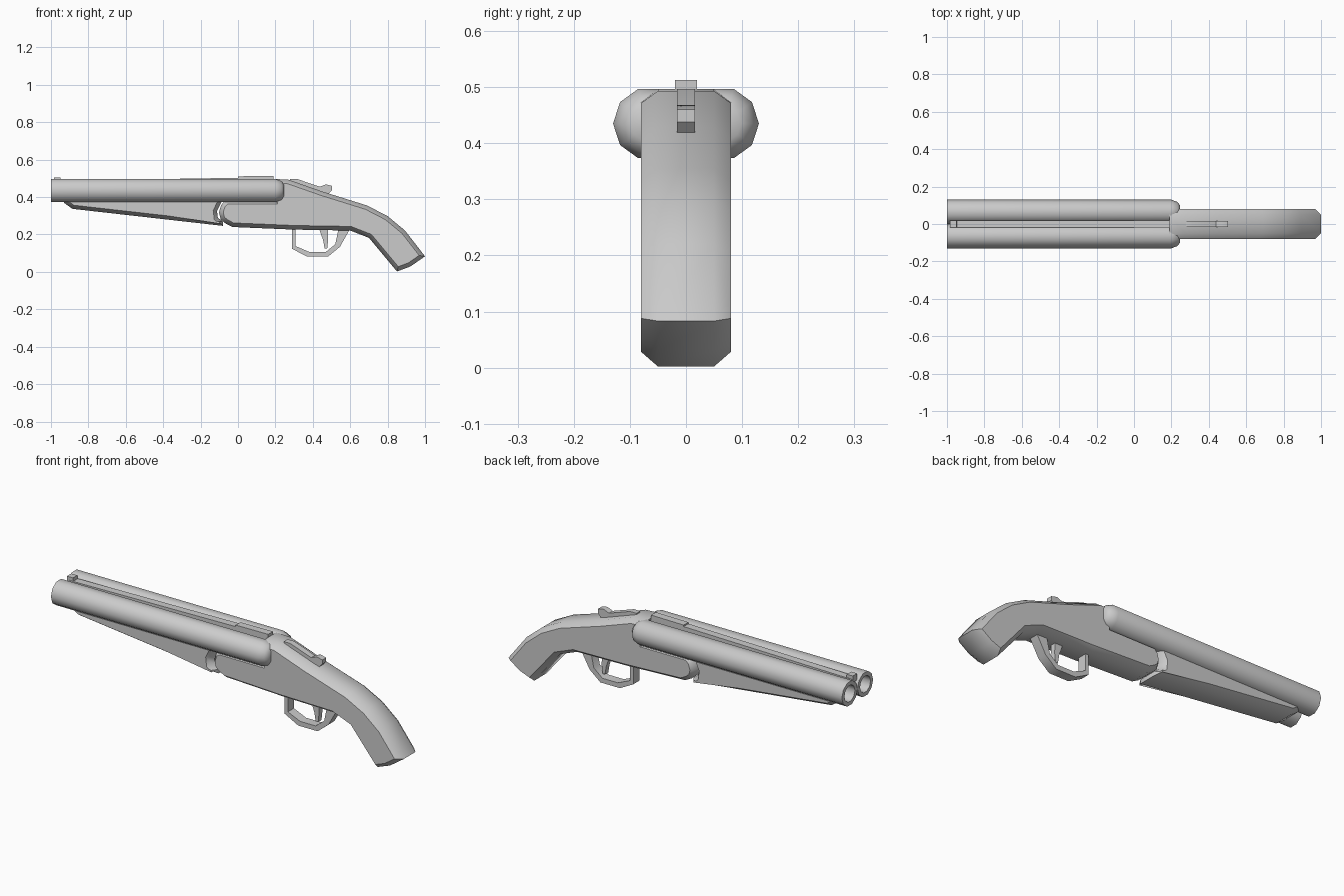
import bpy, bmesh, math

if "Cube" in bpy.data.objects:
    bpy.data.objects.remove(bpy.data.objects["Cube"])


def finish(name, bm):
    bmesh.ops.recalc_face_normals(bm, faces=bm.faces[:])
    me = bpy.data.meshes.new(name)
    bm.to_mesh(me)
    bm.free()
    ob = bpy.data.objects.new(name, me)
    bpy.context.collection.objects.link(ob)
    bpy.ops.object.select_all(action='DESELECT')
    ob.select_set(True)
    bpy.context.view_layer.objects.active = ob
    bpy.ops.object.shade_smooth_by_angle(angle=math.radians(40))
    return ob


def slab(name, profile, half, inset=0.0, bulge=0.0):
    """Extrude an x-z profile across y; optionally chamfer both sides."""
    bm = bmesh.new()
    rows = [[bm.verts.new((x, s * half, z)) for x, z in profile] for s in (-1, 1)]
    caps = [bm.faces.new(r) for r in rows]
    n = len(profile)
    for i in range(n):
        j = (i + 1) % n
        bm.faces.new((rows[0][i], rows[0][j], rows[1][j], rows[1][i]))
    bmesh.ops.recalc_face_normals(bm, faces=bm.faces[:])
    if inset:
        for cap in caps:
            bmesh.ops.inset_region(bm, faces=[cap], thickness=inset, depth=bulge,
                                   use_even_offset=True)
    return finish(name, bm)


def lathe_x(name, profile, y, z, sides):
    """Spin an (x, radius) profile around an axis along x."""
    bm = bmesh.new()
    rings = []
    for x, r in profile:
        rings.append([bm.verts.new((x, y + r * math.cos(math.tau * k / sides),
                                    z + r * math.sin(math.tau * k / sides)))
                      for k in range(sides)])
    for a, b in zip(rings, rings[1:]):
        for k in range(sides):
            m = (k + 1) % sides
            bm.faces.new((a[k], a[m], b[m], b[k]))
    bm.faces.new(rings[0])
    bm.faces.new(rings[-1])
    return finish(name, bm)


# twin hollow barrels with rounded breech ends
barrel = [(-0.6, 0.044), (-1, 0.044), (-1, 0.065), (0.2, 0.065),
          (0.232, 0.053), (0.247, 0.033)]
for side, y in (("front", -0.065), ("back", 0.065)):
    lathe_x("barrel_" + side, barrel, y, 0.435, 10)

# receiver running into the curved grip
slab("receiver_and_grip", [
    (-0.065, 0.385), (-0.09, 0.358), (-0.102, 0.318), (-0.092, 0.28), (-0.068, 0.26),
    (-0.03, 0.24), (0.3, 0.226), (0.6, 0.221), (0.7, 0.182), (0.85, 0.002),
    (0.922, 0.029), (1.0, 0.083), (0.893, 0.221), (0.80, 0.298), (0.69, 0.355),
    (0.45, 0.43), (0.27, 0.493), (0.19, 0.497), (0.19, 0.385)],
    0.05, 0.022, 0.03)

# forend under the barrels, hollowed at the rear around the receiver
slab("forend", [
    (-0.945, 0.40), (-0.93, 0.369), (-0.885, 0.337), (-0.08, 0.246),
    (-0.08, 0.268), (-0.108, 0.29), (-0.112, 0.325), (-0.09, 0.37), (-0.07, 0.41)],
    0.05, 0.02, 0.03)

# sighting rib and front sight
slab("rib", [(-0.98, 0.45), (-0.98, 0.487), (0, 0.503), (0, 0.511),
             (0.19, 0.513), (0.19, 0.45)], 0.02)
slab("front_sight", [(-0.985, 0.47), (-0.985, 0.505), (-0.95, 0.505), (-0.945, 0.47)], 0.018)

# opening lever on top of the grip
slab("top_lever", [
    (0.278, 0.46), (0.278, 0.497), (0.315, 0.497), (0.438, 0.455), (0.47, 0.468),
    (0.503, 0.46), (0.503, 0.438), (0.48, 0.414), (0.42, 0.42)], 0.016)

# trigger guard and trigger
slab("trigger_guard", [
    (0.29, 0.24), (0.29, 0.123), (0.368, 0.082), (0.482, 0.082), (0.545, 0.134),
    (0.605, 0.24), (0.54, 0.24), (0.52, 0.148), (0.47, 0.107), (0.38, 0.107),
    (0.308, 0.138), (0.308, 0.24)], 0.025)
slab("trigger", [
    (0.43, 0.24), (0.455, 0.17), (0.463, 0.125), (0.477, 0.125),
    (0.482, 0.17), (0.48, 0.24)], 0.014)
